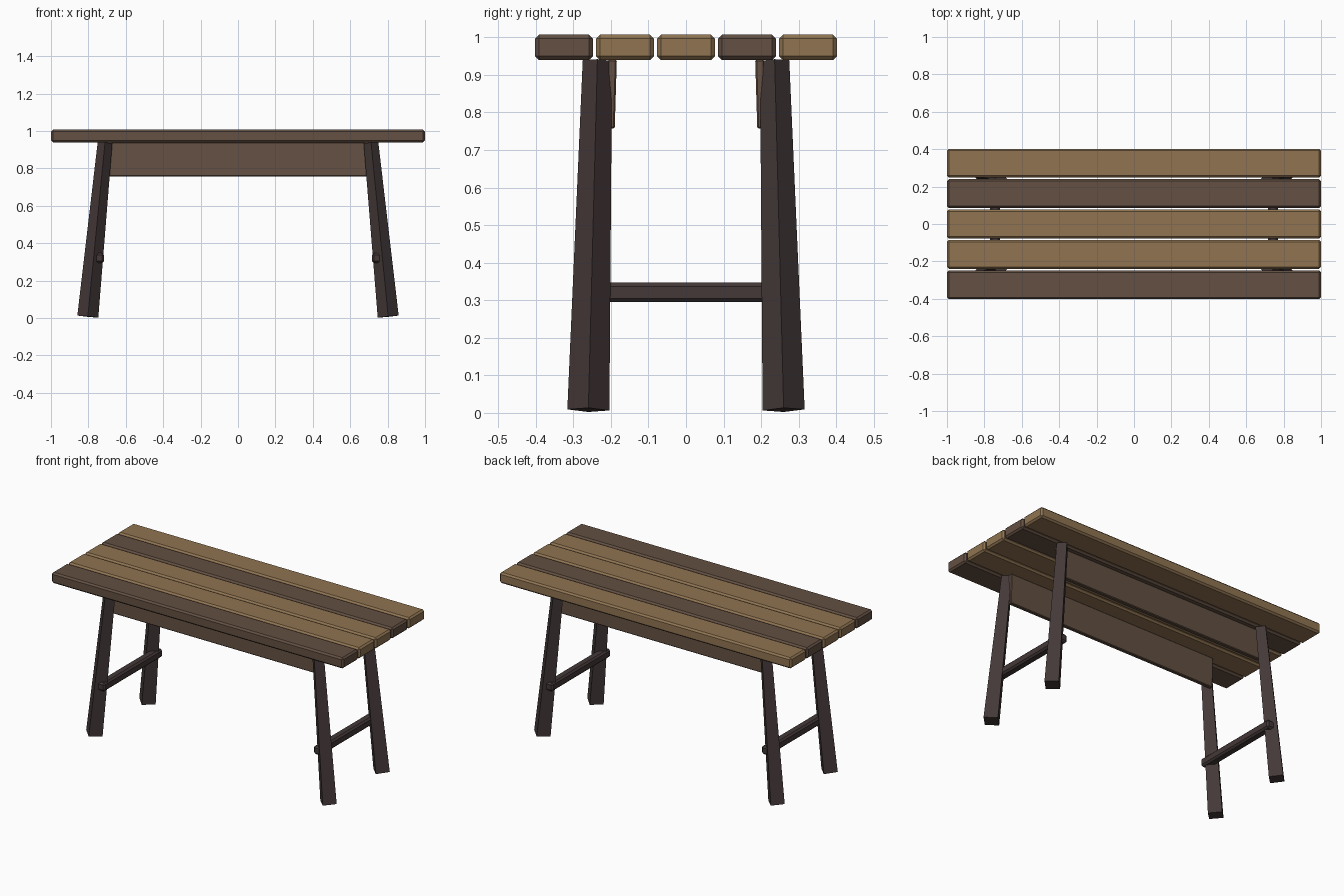
import bpy, bmesh, math

if "Cube" in bpy.data.objects:
    bpy.data.objects.remove(bpy.data.objects["Cube"])


def material(name, rgb):
    m = bpy.data.materials.new(name)
    m.diffuse_color = (*rgb, 1.0)
    m.use_nodes = True
    m.node_tree.nodes["Principled BSDF"].inputs["Base Color"].default_value = m.diffuse_color
    return m


LIGHT = material("light_wood", (0.28, 0.175, 0.083))
BROWN = material("brown_wood", (0.125, 0.08, 0.055))
DARK = material("dark_wood", (0.058, 0.040, 0.040))


def finish(name, bm, mat):
    bmesh.ops.recalc_face_normals(bm, faces=bm.faces)
    me = bpy.data.meshes.new(name)
    bm.to_mesh(me)
    bm.free()
    me.materials.append(mat)
    ob = bpy.data.objects.new(name, me)
    bpy.context.collection.objects.link(ob)
    return ob


def board(name, loc, size, bevel, mat, lean=0.0):
    """Chamfered box, optionally leaning around the x axis."""
    bm = bmesh.new()
    bmesh.ops.create_cube(bm, size=1.0)
    bmesh.ops.scale(bm, vec=size, verts=bm.verts)
    bmesh.ops.bevel(bm, geom=bm.edges[:], offset=bevel, segments=1,
                    affect='EDGES', profile=0.5)
    ob = finish(name, bm, mat)
    ob.location = loc
    ob.rotation_euler.x = lean
    return ob


def leg(name, sx, sy):
    """Tapered square post, corner-on, splayed outwards, ends cut square."""
    foot, head = (0.803, 0.260, 0.008), (0.711, 0.236, 0.938)
    slope_x = (foot[0] - head[0]) / (head[2] - foot[2])
    slope_y = (foot[1] - head[1]) / (head[2] - foot[2])
    bm = bmesh.new()
    rings = []
    for (cx, cy, cz), r in ((foot, 0.056), (head, 0.039)):
        ring = []
        for i in range(4):
            dx = r * math.cos(i * math.pi / 2)
            dy = r * math.sin(i * math.pi / 2)
            z = cz + dx * slope_x + dy * slope_y
            ring.append(bm.verts.new((sx * (cx + dx), sy * (cy + dy), z)))
        rings.append(ring)
    bm.faces.new(rings[0])
    bm.faces.new(rings[1])
    for i in range(4):
        j = (i + 1) % 4
        bm.faces.new((rings[0][i], rings[0][j], rings[1][j], rings[1][i]))
    return finish(name, bm, DARK)


# Table top planks
for i, mat in enumerate((BROWN, LIGHT, LIGHT, BROWN, LIGHT)):
    board(f"plank_{i + 1}", (0, (i - 2) * 0.1625, 0.9735),
          (2.0, 0.154, 0.067), 0.010, mat)

# Splayed legs
for sx, side in ((-1, "left"), (1, "right")):
    for sy, end in ((-1, "front"), (1, "back")):
        leg(f"{end}_{side}_leg", sx, sy)
    # Stretcher joining the two legs of this side
    board(f"{side}_stretcher", (sx * 0.743, 0, 0.321),
          (0.053, 0.574, 0.052), 0.010, DARK)

# Aprons under the top, leaning with the legs
for sy, end in ((-1, "front"), (1, "back")):
    board(f"{end}_apron", (0, sy * 0.199, 0.849),
          (1.444, 0.024, 0.184), 0.004, BROWN, lean=sy * 0.03)
